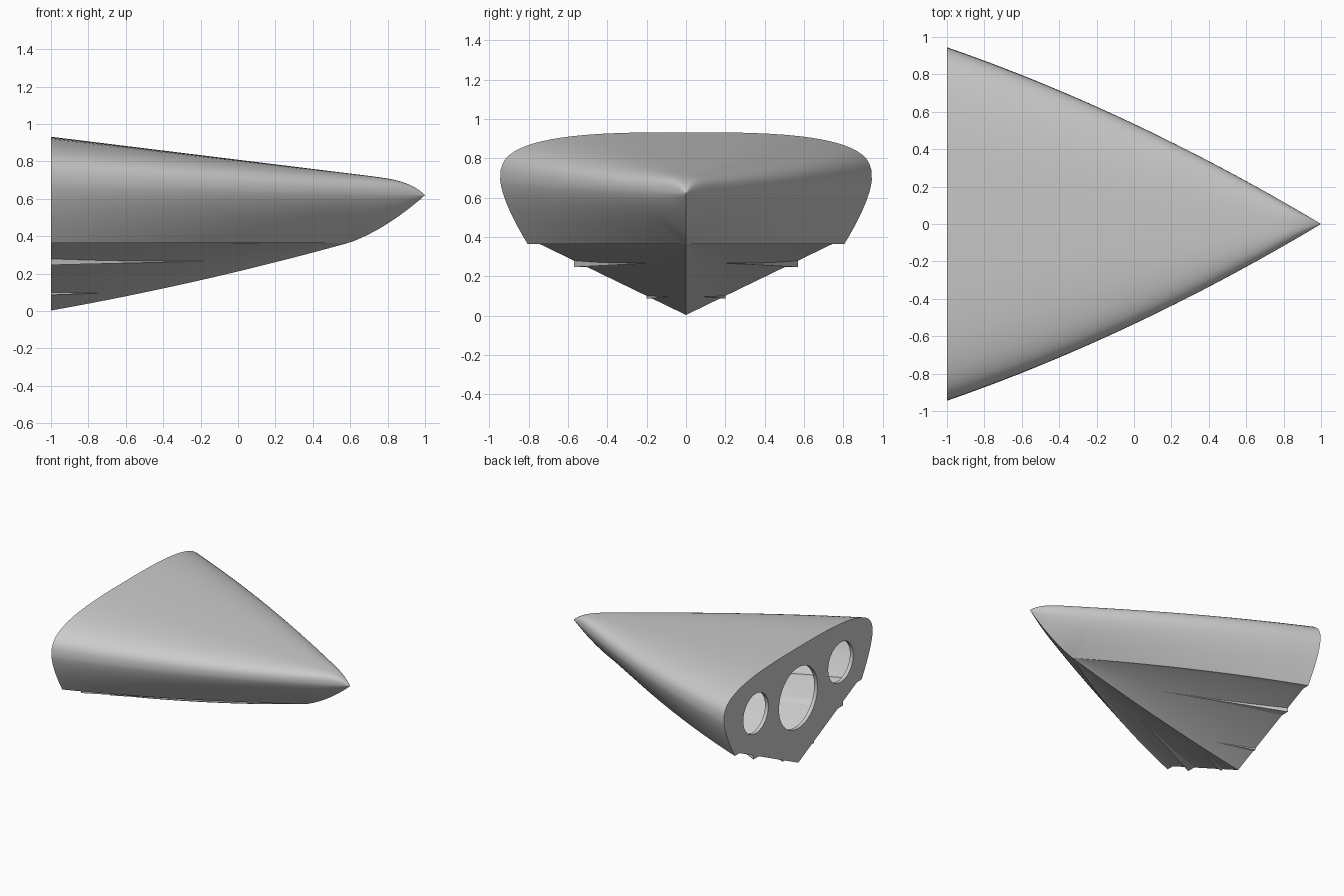
import bpy, bmesh, math

cube = bpy.data.objects.get("Cube")
if cube:
    bpy.data.objects.remove(cube, do_unlink=True)

grey = bpy.data.materials.new("hull_grey")
grey.use_nodes = True
COLOUR = (0.6, 0.6, 0.6, 1)
grey.diffuse_color = COLOUR
grey.node_tree.nodes["Principled BSDF"].inputs["Base Color"].default_value = COLOUR

CHINE_Z = 0.365
DEADRISE = 0.485


def keel_z(x):
    if x <= 0.6:
        return 0.212 + 0.24 * x + 0.031 * x * x
    u = (x - 0.6) / 0.4
    return 0.367 + 0.15 * u + 0.103 * u * u


def section(x):
    """Half cross-section from the keel to the deck centreline."""
    t = 1 - x
    w = 0.5975 * t - 0.0625 * t * t
    zm = 0.655 - 0.035 * x
    top = 0.809 - 0.123 * x - 0.066 * max(0, (x - 0.6) / 0.4) ** 5
    zk = keel_z(x)
    zc = max(CHINE_Z, zk)
    yc = max(0, (CHINE_Z - zk) / DEADRISE)
    yo = yc * 1.08
    pts = [(0, zk), (yc, zc), (yo, zc)]
    # flared topside
    cy, cz = yo + 0.92 * (w - yo), zc + 0.65 * (zm - zc)
    for i in range(1, 11):
        s = i / 10
        a, b, c = (1 - s) ** 2, 2 * s * (1 - s), s * s
        pts.append((a * yo + b * cy + c * w, a * zc + b * cz + c * zm))
    # rounded shoulder and cambered deck
    for i in range(1, 17):
        a = math.pi / 2 * i / 16
        cosine = max(0, math.cos(a)) if i < 16 else 0
        pts.append((w * cosine ** (2 / 3), zm + (top - zm) * math.sin(a) ** (2 / 3)))
    return pts


def ring(x):
    half = section(x)
    return [(x, y, z) for y, z in half] + [(x, -y, z) for y, z in half[-2:0:-1]]


def finish(name, bm, angle=30):
    bmesh.ops.remove_doubles(bm, verts=bm.verts, dist=1e-5)
    bmesh.ops.recalc_face_normals(bm, faces=bm.faces)
    mesh = bpy.data.meshes.new(name)
    bm.to_mesh(mesh)
    bm.free()
    obj = bpy.data.objects.new(name, mesh)
    bpy.context.collection.objects.link(obj)
    mesh.materials.append(grey)
    bpy.ops.object.select_all(action='DESELECT')
    obj.select_set(True)
    bpy.context.view_layer.objects.active = obj
    if angle:
        bpy.ops.object.shade_smooth_by_angle(angle=math.radians(angle))
    return obj


def loft(name, rings, capped=False, angle=30):
    bm = bmesh.new()
    loops = [[bm.verts.new(p) for p in r] for r in rings]
    n = len(loops[0])
    for a, b in zip(loops, loops[1:]):
        for i in range(n):
            j = (i + 1) % n
            bm.faces.new((a[i], a[j], b[j], b[i]))
    if capped:
        bm.faces.new(loops[0][::-1])
        bm.faces.new(loops[-1])
    return finish(name, bm, angle)


# Hull shell, open at the stern
STATIONS = 56
hull = loft("hull_shell", [ring(1 - 2 * (1 - i / STATIONS) ** 1.6)
                           for i in range(STATIONS + 1)])

# Transom plate with three round openings
inner = [(x, y * 0.985, 0.55 + (z - 0.55) * 0.985) for x, y, z in ring(-0.97)]
transom = loft("transom", [ring(-1), inner], capped=True, angle=0)
for y, z, r in ((0, 0.525, 0.245), (0.54, 0.605, 0.16), (-0.54, 0.605, 0.16)):
    bpy.ops.mesh.primitive_cylinder_add(vertices=64, radius=r, depth=0.3,
                                        location=(-1, y, z),
                                        rotation=(0, math.pi / 2, 0))
    cutter = bpy.context.object
    cutter.name = "opening_cutter"
    cutter.hide_render = True
    cutter.data.materials.append(grey)
    cut = transom.modifiers.new("opening", 'BOOLEAN')
    cut.operation = 'DIFFERENCE'
    cut.solver = 'EXACT'
    cut.object = cutter
    bpy.context.view_layer.objects.active = transom
    bpy.ops.object.modifier_apply(modifier=cut.name)
    bpy.data.objects.remove(cutter, do_unlink=True)


# Spray strakes: wedges tapering forward into the bottom
def strake(name, side, y_aft, x_tip, y_tip, drop):
    z_aft = keel_z(-1) + DEADRISE * y_aft
    tip = (x_tip, side * y_tip, keel_z(x_tip) + DEADRISE * y_tip)
    aft = [(-1, side * y_aft, z_aft), (-1, side * y_aft, z_aft - drop),
           (-1, side * (y_aft - drop / DEADRISE), z_aft - drop)]
    bm = bmesh.new()
    v = [bm.verts.new(p) for p in aft]
    t = bm.verts.new(tip)
    bm.faces.new(v)
    for i in range(3):
        bm.faces.new((v[i], v[(i + 1) % 3], t))
    finish(name, bm, 0)


for label, side in (("left", 1), ("right", -1)):
    strake("upper_strake_" + label, side, 0.57, -0.1, 0.165, 0.033)
    strake("lower_strake_" + label, side, 0.2, -0.72, 0.085, 0.014)
